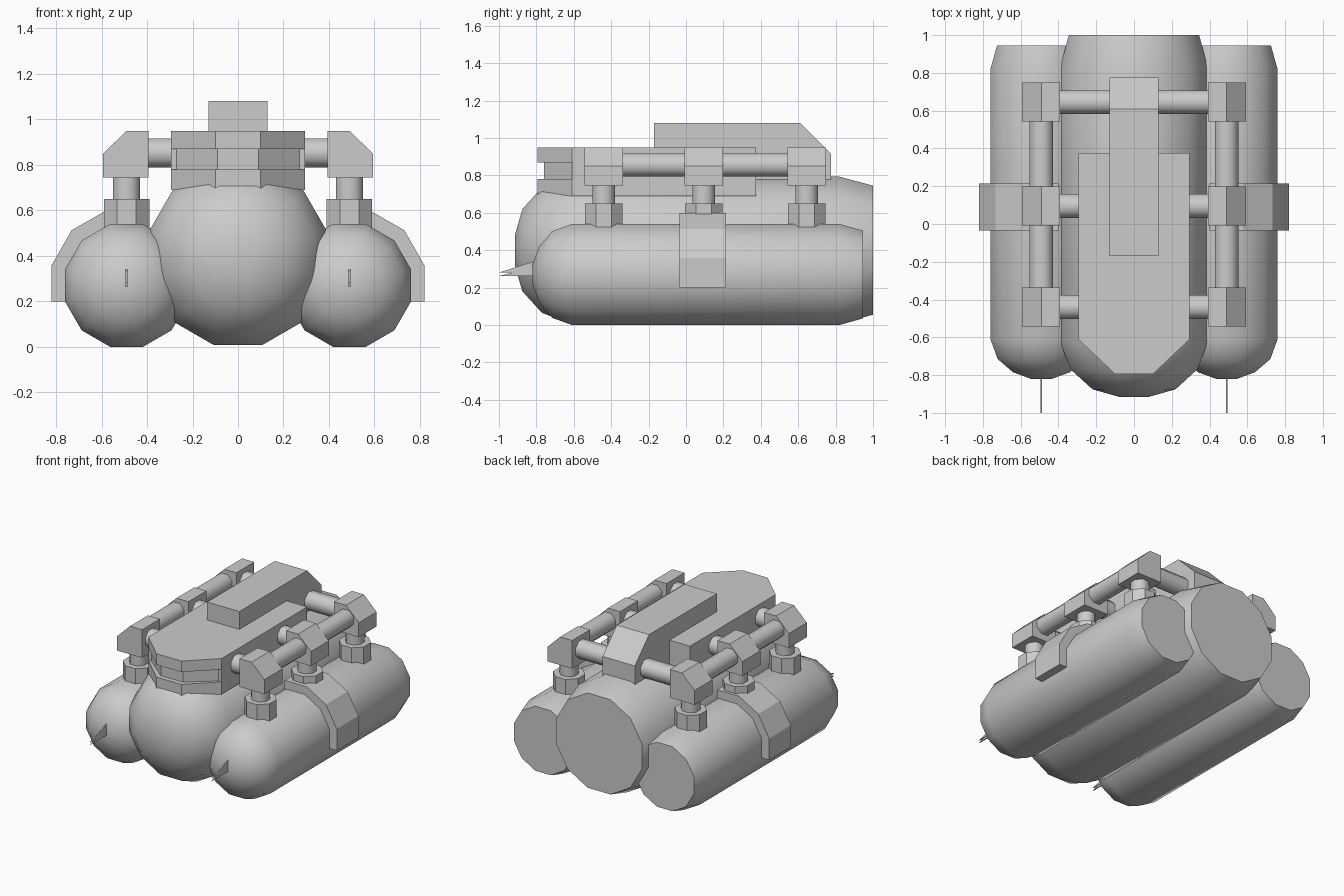
import bpy, bmesh
from math import cos, sin, pi, radians
from mathutils import Vector

if "Cube" in bpy.data.objects:
    bpy.data.objects.remove(bpy.data.objects["Cube"])


def make(name, bm, smooth=False):
    bmesh.ops.recalc_face_normals(bm, faces=bm.faces[:])
    me = bpy.data.meshes.new(name)
    bm.to_mesh(me)
    bm.free()
    ob = bpy.data.objects.new(name, me)
    bpy.context.collection.objects.link(ob)
    if smooth:
        bpy.ops.object.select_all(action='DESELECT')
        ob.select_set(True)
        bpy.context.view_layer.objects.active = ob
        bpy.ops.object.shade_smooth_by_angle(angle=radians(46))
    return ob


def tank(name, cx, cz, profile, n=12):
    """Loft of n-gon rings along y; profile holds (y, flat-to-centre radius)."""
    bm = bmesh.new()
    rings = []
    for y, r in profile:
        R = r / cos(pi / n)
        rings.append([bm.verts.new((cx + R * cos((2 * i + 1) * pi / n), y,
                                    cz + R * sin((2 * i + 1) * pi / n))) for i in range(n)])
    for a, b in zip(rings, rings[1:]):
        for i in range(n):
            j = (i + 1) % n
            bm.faces.new((a[i], a[j], b[j], b[i]))
    bm.faces.new(rings[0])
    bm.faces.new(rings[-1])
    return make(name, bm, True)


def prism(name, pts, axis, lo, hi):
    """Extrude a 2D outline along one axis from lo to hi."""
    bm = bmesh.new()

    def place(p, d):
        c = list(p)
        c.insert(axis, d)
        return bm.verts.new(c)
    a = [place(p, lo) for p in pts]
    b = [place(p, hi) for p in pts]
    bm.faces.new(a)
    bm.faces.new(b)
    for i in range(len(pts)):
        j = (i + 1) % len(pts)
        bm.faces.new((a[i], a[j], b[j], b[i]))
    return make(name, bm)


def pipe(name, p, q, r, n=8, smooth=True):
    p, q = Vector(p), Vector(q)
    d = (q - p).normalized()
    u = Vector((1, 0, 0)) if abs(d.x) < 0.5 else Vector((0, 1, 0))
    v = d.cross(u)
    bm = bmesh.new()
    R = r / cos(pi / n)
    rings = [[bm.verts.new(c + R * (u * cos((2 * i + 1) * pi / n) + v * sin((2 * i + 1) * pi / n)))
              for i in range(n)] for c in (p, q)]
    bm.faces.new(rings[0])
    bm.faces.new(rings[1])
    for i in range(n):
        j = (i + 1) % n
        bm.faces.new((rings[0][i], rings[0][j], rings[1][j], rings[1][i]))
    return make(name, bm, smooth)


# Centre tank
tank("centre_tank", 0, 0.4, [(-0.915, 0.08), (-0.875, 0.22), (-0.77, 0.335), (-0.62, 0.393),
                             (0.82, 0.393), (1.0, 0.345)])

# Deck: solid rear block with a grooved, chamfered nose
def nose(w, tip, y):
    return [(-w, -0.61), (-tip, y), (tip, y), (w, -0.61)]


prism("deck_block", [(-0.295, -0.61), (0.295, -0.61), (0.295, 0.375), (-0.295, 0.375)], 2, 0.69, 0.95)
prism("deck_nose_top", nose(0.295, 0.10, -0.795), 2, 0.87, 0.95)
prism("deck_nose_groove", nose(0.27, 0.09, -0.76), 2, 0.775, 0.875)
prism("deck_nose_bottom", nose(0.295, 0.10, -0.795), 2, 0.69, 0.78)

# Raised spine with sloped rear
prism("deck_spine", [(-0.17, 0.945), (-0.17, 1.08), (0.61, 1.08), (0.775, 0.915),
                     (0.775, 0.75), (0.37, 0.75), (0.37, 0.945)], 0, -0.13, 0.13)

NODES = [-0.44, 0.095, 0.645]
for s, side in ((1, "right"), (-1, "left")):
    cx = 0.49 * s
    # Side tank and its nose spike
    tank(side + "_tank", cx, 0.27, [(-0.82, 0.055), (-0.785, 0.15), (-0.715, 0.232), (-0.61, 0.27),
                                    (0.82, 0.27), (0.945, 0.235)])
    prism(side + "_nose_spike", [(-0.8, 0.345), (-1.0, 0.28), (-0.93, 0.28), (-1.0, 0.262), (-0.8, 0.262)],
          0, cx - 0.004, cx + 0.004)
    # Strap wrapped over the outside of the tank
    strap = [(0.40, 0.60), (0.578, 0.60), (0.732, 0.512), (0.82, 0.358), (0.82, 0.20),
             (0.755, 0.20), (0.755, 0.34), (0.685, 0.465), (0.56, 0.535), (0.40, 0.535)]
    prism(side + "_strap", [(x * s, z) for x, z in strap], 1, -0.035, 0.215)
    # Pipe junctions, risers, flanges and cross pipes
    block = [(0.393, 0.95), (0.49, 0.95), (0.593, 0.85), (0.593, 0.745), (0.393, 0.745)]
    for k, y in enumerate(NODES):
        prism(f"{side}_junction_{k}", [(x * s, z) for x, z in block], 1, y - 0.103, y + 0.103)
        pipe(f"{side}_riser_{k}", (cx, y, 0.64), (cx, y, 0.75), 0.06)
        pipe(f"{side}_flange_{k}", (cx, y, 0.50), (cx, y, 0.65), 0.1, 8, False)
        inner = 0.12 if k == 2 else 0.285
        pipe(f"{side}_cross_pipe_{k}", (inner * s, y, 0.852), (0.4 * s, y, 0.852), 0.063)
    # Long pipes between the junctions
    for k in (0, 1):
        pipe(f"{side}_long_pipe_{k}", (cx, NODES[k] + 0.1, 0.855), (cx, NODES[k + 1] - 0.1, 0.855), 0.062)
